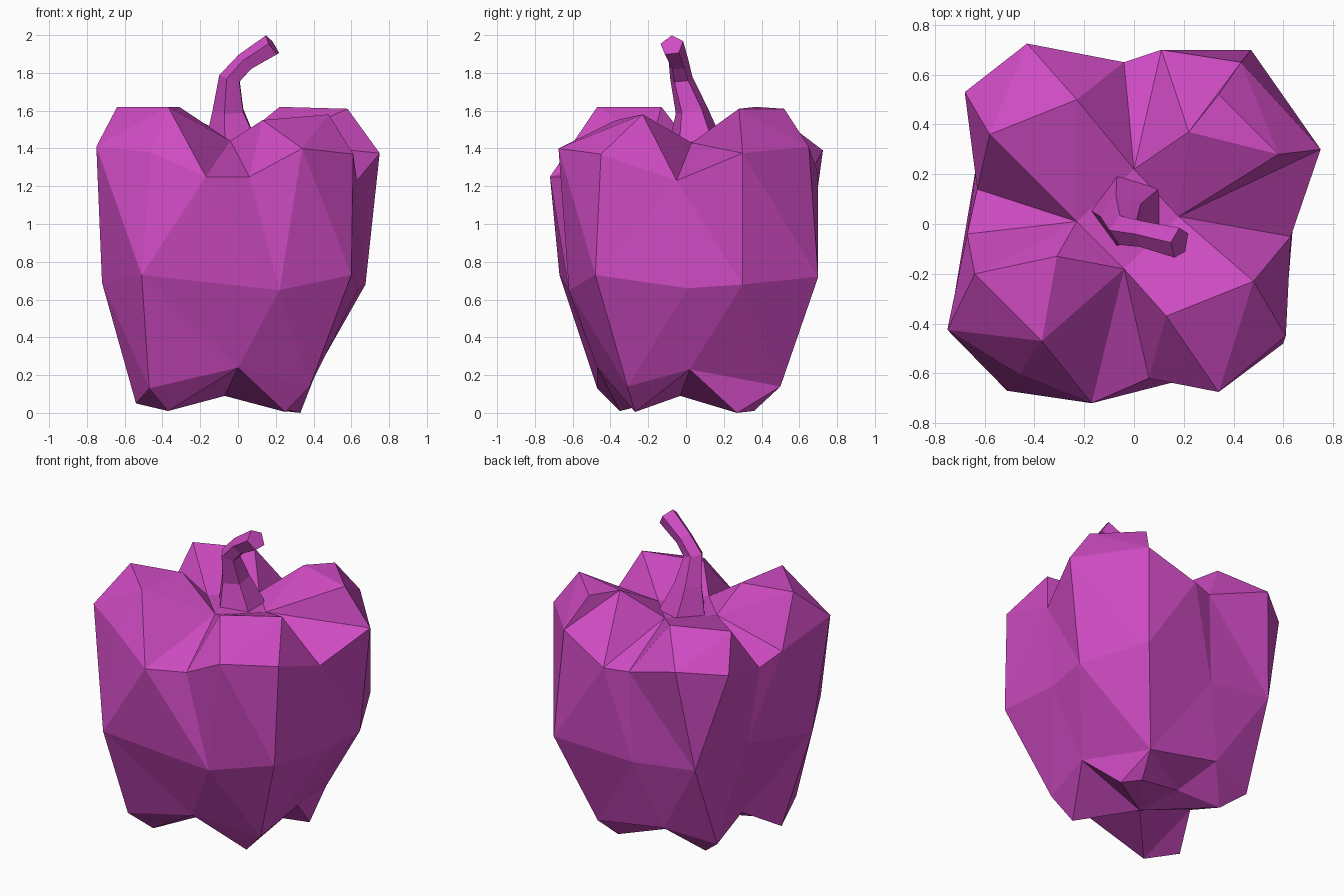
import bpy
import bmesh
import math
from mathutils import Vector

default_cube = bpy.data.objects.get("Cube")
if default_cube:
    bpy.data.objects.remove(default_cube, do_unlink=True)

# One flat skin colour for the whole vegetable
skin_colour = (0.62, 0.07, 0.54, 1.0)
skin = bpy.data.materials.new("magenta_skin")
skin.use_nodes = True
skin.diffuse_color = skin_colour
shader = skin.node_tree.nodes["Principled BSDF"]
shader.inputs["Base Color"].default_value = skin_colour
shader.inputs["Roughness"].default_value = 0.8


def add_face(bm, corners):
    """Add a face unless it is degenerate or already present."""
    if len(set(corners)) == len(corners) and not bm.faces.get(corners):
        bm.faces.new(corners)


def make_ring(bm, points):
    return [bm.verts.new(point) for point in points]


def stitch(bm, lower, upper):
    """Join two closed rings of any size, always taking the shorter diagonal."""
    i = j = 0
    while i < len(lower) or j < len(upper):
        a, b = lower[i % len(lower)], upper[j % len(upper)]
        next_a, next_b = lower[(i + 1) % len(lower)], upper[(j + 1) % len(upper)]
        along_lower = (next_a.co - b.co).length
        along_upper = (next_b.co - a.co).length
        lower_turn = j == len(upper) or (i < len(lower) and along_lower < along_upper)
        if lower_turn:
            add_face(bm, (a, next_a, b))
            i += 1
        else:
            add_face(bm, (a, next_b, b))
            j += 1


def finish(bm, name):
    bmesh.ops.recalc_face_normals(bm, faces=bm.faces[:])
    mesh = bpy.data.meshes.new(name)
    bm.to_mesh(mesh)
    bm.free()
    mesh.materials.append(skin)
    part = bpy.data.objects.new(name, mesh)
    bpy.context.collection.objects.link(part)
    return part


# Body: four uneven lobes, as rings that start at the front groove
body = bmesh.new()

base_ring = make_ring(body, [
    (0, -.47, .24), (.38, -.31, .14), (.42, .02, .23),
    (.29, .5, .14), (-.2, .52, .23), (-.52, .42, .17),
    (-.42, .02, .2), (-.54, -.22, .05), (-.47, -.47, .13)])

waist_ring = make_ring(body, [
    (.22, -.62, .65), (.6, -.48, .73), (.64, .01, .66), (.675, .3, .68),
    (.47, .7, .72), (-.06, .64, .67), (-.51, .635, .73),
    (-.63, .26, .8), (-.72, -.28, .69), (-.51, -.67, .73)])

shoulder_ring = make_ring(body, [
    (-.17, -.72, 1.25), (.06, -.62, 1.25), (.34, -.675, 1.4),
    (.61, -.45, 1.37), (.63, -.05, 1.23), (.75, .3, 1.375),
    (.43, .65, 1.41), (.11, .7, 1.265), (-.04, .65, 1.26),
    (-.43, .725, 1.39), (-.68, .53, 1.36), (-.63, .14, 1.25),
    (-.67, -.04, 1.3), (-.75, -.425, 1.41), (-.46, -.605, 1.38)])

stitch(body, base_ring, waist_ring)
stitch(body, waist_ring, shoulder_ring)

# Crown: lobe peaks alternating with the inner ends of the grooves
front, right, back, left = make_ring(body, [
    (-.04, -.18, 1.44), (.18, .03, 1.43), (0, .22, 1.44), (-.23, .01, 1.44)])
front_right = make_ring(body, [(.13, -.37, 1.55), (.48, -.23, 1.58)])
back_right = make_ring(body, [(.58, .28, 1.61), (.34, .52, 1.61), (.22, .37, 1.62)])
back_left = make_ring(body, [(-.23, .5, 1.56), (-.58, .36, 1.56)])
front_left = make_ring(body, [(-.64, -.2, 1.62), (-.37, -.47, 1.62)])
inner_peak = body.verts.new((-.31, -.13, 1.62))

crown_ring = [front, *front_right, right, *back_right, back,
              *back_left, left, *front_left]
stitch(body, shoulder_ring, crown_ring)

# Run the crease of the side groove from its inner end to the shoulder corner
crease = body.edges.get((shoulder_ring[4], back_right[0]))
if crease:
    bmesh.utils.edge_rotate(crease, False)

# Inner slopes of the lobes and the hollow under the stem
add_face(body, (front, front_right[0], right))
add_face(body, (front_right[0], front_right[1], right))
add_face(body, back_right)
add_face(body, (right, back_right[0], back_right[2]))
add_face(body, (right, back_right[2], back))
add_face(body, (back, back_left[0], left))
add_face(body, (back_left[0], back_left[1], left))
slope = [left, *front_left, front]
for a, b in zip(slope, slope[1:]):
    add_face(body, (a, b, inner_peak))
add_face(body, (front, left, inner_peak))
add_face(body, (front, right, back))
add_face(body, (front, back, left))

# Underside: feet around a raised centre, with a ridge towards the back groove
centre, ridge = make_ring(body, [(-.07, -.03, .09), (-.11, .27, .11)])
feet = make_ring(body, [
    (.25, -.27, .005), (.33, .27, 0), (.24, .36, .01),
    (-.38, .34, .06), (-.37, -.35, .01)])
foot_ring = [centre, feet[0], centre, feet[1], feet[2],
             ridge, feet[3], centre, feet[4]]
stitch(body, base_ring, foot_ring)
add_face(body, (centre, feet[1], feet[2]))
add_face(body, (centre, feet[2], ridge))
add_face(body, (centre, ridge, feet[3]))
finish(body, "pepper_body")

# Stem: five-sided tapering sweep that bends over to one side
stem_path = [
    (Vector((-.02, .055, 1.42)), Vector((0, 0, 1)), .155),
    (Vector((-.045, .03, 1.6)), Vector((0, -.2, 1)), .09),
    (Vector((-.04, -.025, 1.77)), Vector((.3, -.1, 1)), .062),
    (Vector((.04, -.04, 1.855)), Vector((.8, -.1, .7)), .055),
    (Vector((.183, -.075, 1.945)), Vector((.83, -.2, .55)), .064)]
sides = 5
stem = bmesh.new()
stem_rings = []
for middle, heading, radius in stem_path:
    heading = heading.normalized()
    across = Vector((0, 1, 0))
    across = (across - heading * across.dot(heading)).normalized()
    above = heading.cross(across)
    ring = []
    for k in range(sides):
        angle = math.pi / 2 + math.tau * k / sides
        offset = across * math.cos(angle) + above * math.sin(angle)
        ring.append(stem.verts.new(middle + offset * radius))
    stem_rings.append(ring)
for ring, following in zip(stem_rings, stem_rings[1:]):
    for k in range(sides):
        n = (k + 1) % sides
        add_face(stem, (ring[k], ring[n], following[n], following[k]))
add_face(stem, stem_rings[0])
add_face(stem, stem_rings[-1])
finish(stem, "curved_stem")
